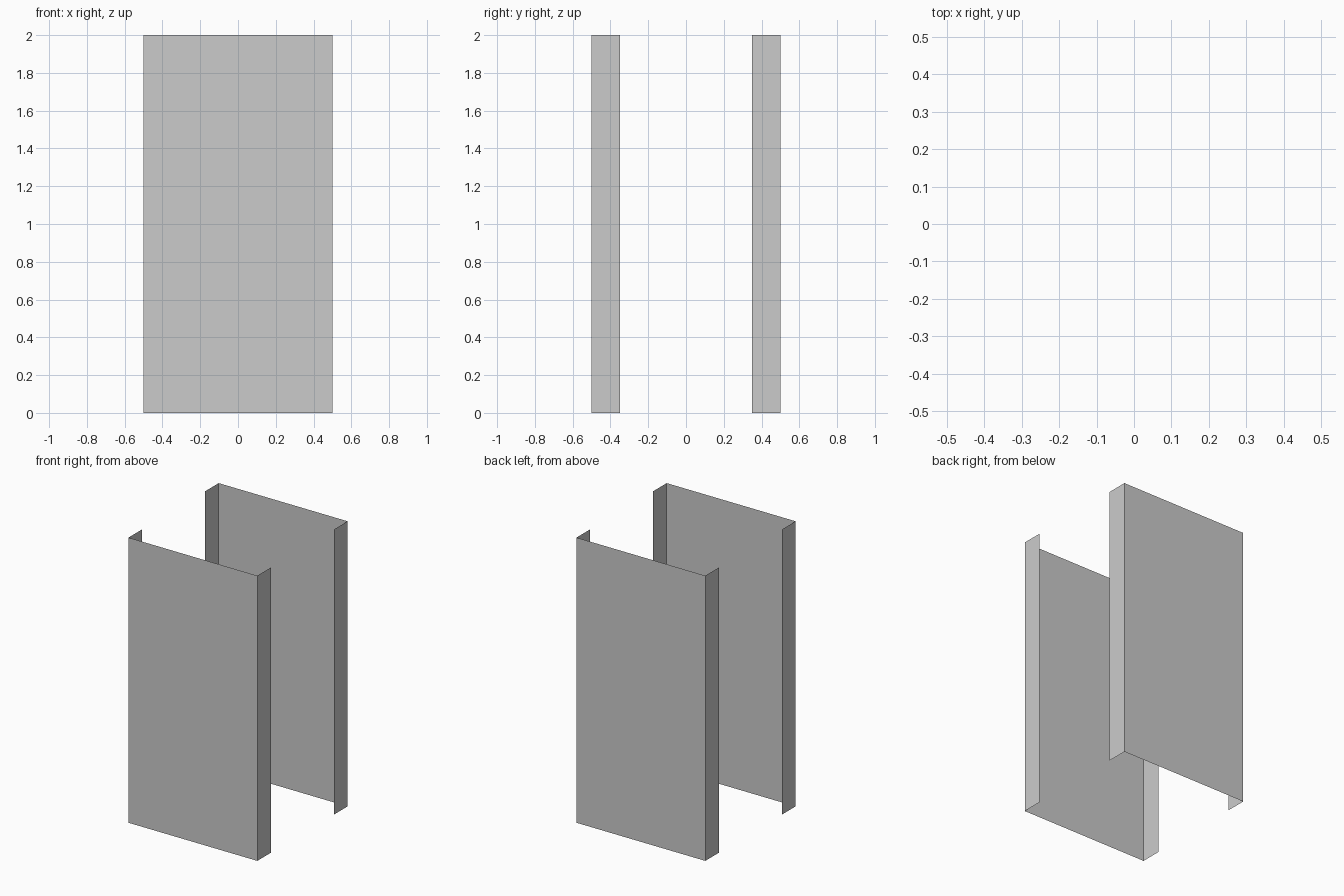
import bpy
import math

if "Cube" in bpy.data.objects:
    bpy.data.objects.remove(bpy.data.objects["Cube"])

HEIGHT = 2.0
HALF = 0.5      # half width and half depth of the whole model
LIP = 0.35      # y distance where the side returns end


def channel_panel(name, angle):
    """Single-sheet U-shaped panel: a wide face with a short return on each side."""
    profile = [(-HALF, -LIP), (-HALF, -HALF), (HALF, -HALF), (HALF, -LIP)]
    n = len(profile)
    c, s = round(math.cos(angle)), round(math.sin(angle))
    verts = [(c * x - s * y, s * x + c * y, z) for z in (0, HEIGHT) for x, y in profile]
    faces = [(i, i + 1, n + i + 1, n + i) for i in range(n - 1)]
    mesh = bpy.data.meshes.new(name)
    mesh.from_pydata(verts, [], faces)
    obj = bpy.data.objects.new(name, mesh)
    bpy.context.collection.objects.link(obj)
    return obj


# Two identical open panels facing each other
channel_panel("front_panel", 0)
channel_panel("back_panel", math.pi)
